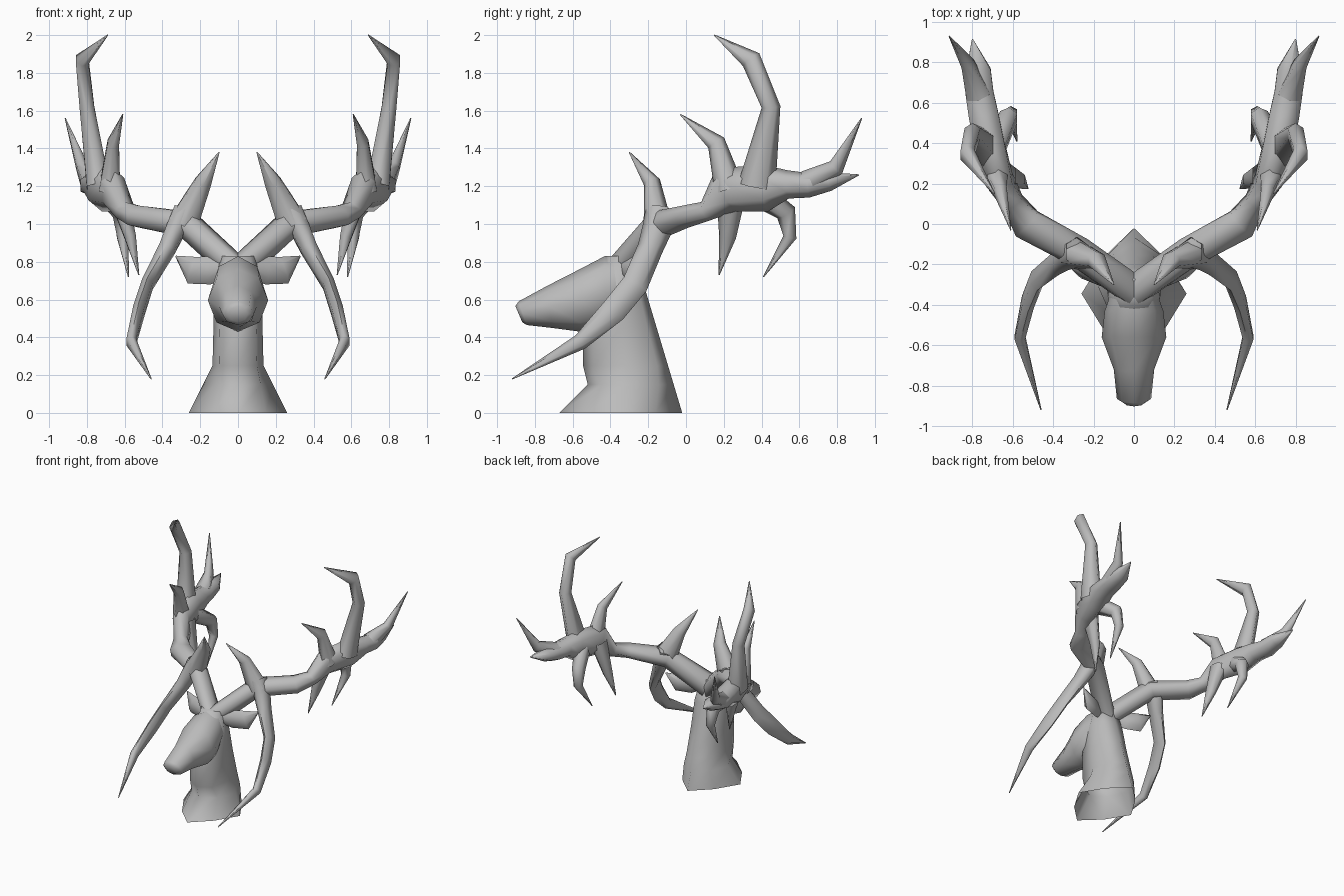
import bpy, bmesh, math
from mathutils import Vector

if "Cube" in bpy.data.objects:
    bpy.data.objects.remove(bpy.data.objects["Cube"], do_unlink=True)

grey = bpy.data.materials.new("warm_grey")
grey.use_nodes = True
COLOUR = (0.5, 0.5, 0.5, 1)
grey.diffuse_color = COLOUR
grey.node_tree.nodes["Principled BSDF"].inputs["Base Color"].default_value = COLOUR


def loft(name, rings, sides, mirror=False):
    """Skin a surface, open at the start, over rings (centre, u axis, v axis, roundness).
    Roundness below 1 pulls the in-between corners in, towards a diamond."""
    bm = bmesh.new()
    loops = []
    for c, u, v, roundness in rings:
        loop = []
        for i in range(sides):
            a = math.tau * i / sides
            k = roundness if i % 2 else 1.0
            loop.append(bm.verts.new(c + (u * math.cos(a) + v * math.sin(a)) * k))
        loops.append(loop)
    for lo, hi in zip(loops, loops[1:]):
        for i in range(sides):
            j = (i + 1) % sides
            bm.faces.new((lo[i], lo[j], hi[j], hi[i]))
    bm.faces.new(loops[-1])
    bmesh.ops.recalc_face_normals(bm, faces=bm.faces)
    mesh = bpy.data.meshes.new(name)
    bm.to_mesh(mesh)
    bm.free()
    mesh.materials.append(grey)
    obj = bpy.data.objects.new(name, mesh)
    bpy.context.collection.objects.link(obj)
    bpy.ops.object.select_all(action='DESELECT')
    obj.select_set(True)
    bpy.context.view_layer.objects.active = obj
    bpy.ops.object.shade_smooth_by_angle(angle=math.radians(80))
    if mirror:
        obj.modifiers.new("Mirror", 'MIRROR').use_mirror_merge = False


def horn(name, path, ref=(1, 0, 0)):
    """Mirrored tapering tube through (x, y, z, width, thickness), thin along ref."""
    pts = [Vector(p[:3]) for p in path]
    rings = []
    for i, p in enumerate(path):
        t = Vector()
        if i > 0:
            t += (pts[i] - pts[i - 1]).normalized()
        if i < len(pts) - 1:
            t += (pts[i + 1] - pts[i]).normalized()
        t.normalize()
        u = Vector(ref).cross(t).normalized()
        rings.append((pts[i], u * p[3], t.cross(u) * p[4], 1))
    loft(name, rings, 6, mirror=True)


TIP = (0.003, 0.003)

# Neck: z, front y, back y, half width, roundness
neck = [(0, -.67, -.02, .26, .8), (.15, -.52, -.065, .185, .92), (.25, -.545, -.095, .135, 1.05),
        (.45, -.545, -.155, .13, 1.05), (.65, -.5, -.215, .13, 1.05), (.83, -.42, -.27, .09, 1)]
loft("neck", [(Vector((0, (f + b) / 2, z)), Vector((w, 0, 0)), Vector((0, (b - f) / 2, 0)), k)
              for z, f, b, w, k in neck], 8)

# Head, back to muzzle: y, top z, bottom z, half width, forward lean of the ring
head = [(-.27, .83, .57, .09, 0), (-.43, .83, .45, .145, 0), (-.56, .762, .43, .16, 0),
        (-.72, .675, .45, .1, .01), (-.865, .59, .465, .085, .022), (-.885, .565, .48, .05, .018)]
loft("head", [(Vector((0, y, (t + b) / 2)), Vector((w, 0, 0)), Vector((0, -lean, (t - b) / 2)), 1)
              for y, t, b, w, lean in head], 8)

# Ears
horn("ear", [(.06, -.33, .77, .05, .03), (.15, -.28, .755, .075, .035),
             (.24, -.24, .755, .075, .035), (.33, -.2, .83, *TIP)], ref=(0, 1, 0))

# Main antler beam, sweeping out and back
horn("antler_beam", [(0, -.33, .75, .1, .065), (.27, -.14, 1.0, .08, .075),
                     (.53, 0, 1.04, .06, .09), (.6, .11, 1.07, .055, .06),
                     (.66, .21, 1.18, .125, .07), (.72, .42, 1.19, .125, .085),
                     (.745, .54, 1.21, .075, .085), (.765, .65, 1.205, .065, .08),
                     (.77, .76, 1.225, .05, .07), (.8, .915, 1.26, *TIP)])

# Tines branching from the beam
tines = {
    "brow_tine": [(.28, -.14, 1.07, .075, .07), (.325, -.15, .98, .08, .06),
                  (.375, -.19, .87, .068, .05), (.48, -.27, .68, .07, .035),
                  (.525, -.385, .54, .068, .035), (.565, -.56, .375, .043, .03),
                  (.46, -.92, .18, *TIP)],
    "inner_tine": [(.29, -.15, 1.0, .075, .09), (.185, -.18, 1.22, .045, .05),
                   (.1, -.3, 1.38, *TIP)],
    "middle_tine": [(.68, .23, 1.18, .08, .065), (.66, .16, 1.43, .05, .035),
                    (.61, -.03, 1.58, *TIP)],
    "tall_tine": [(.74, .375, 1.2, .1, .07), (.8, .45, 1.62, .05, .045),
                  (.825, .345, 1.87, .055, .04), (.69, .15, 2.0, *TIP)],
    "rear_tine": [(.77, .64, 1.22, .065, .07), (.825, .795, 1.3, .045, .035),
                  (.915, .93, 1.56, *TIP)],
    "front_lower_tine": [(.64, .24, 1.17, .08, .06), (.57, .22, .93, .045, .035),
                         (.525, .175, .73, *TIP)],
    "rear_lower_tine": [(.69, .38, 1.16, .07, .06), (.62, .53, 1.06, .055, .05),
                        (.61, .55, .93, .035, .035), (.58, .41, .72, *TIP)],
}
for name, path in tines.items():
    horn(name, path)
